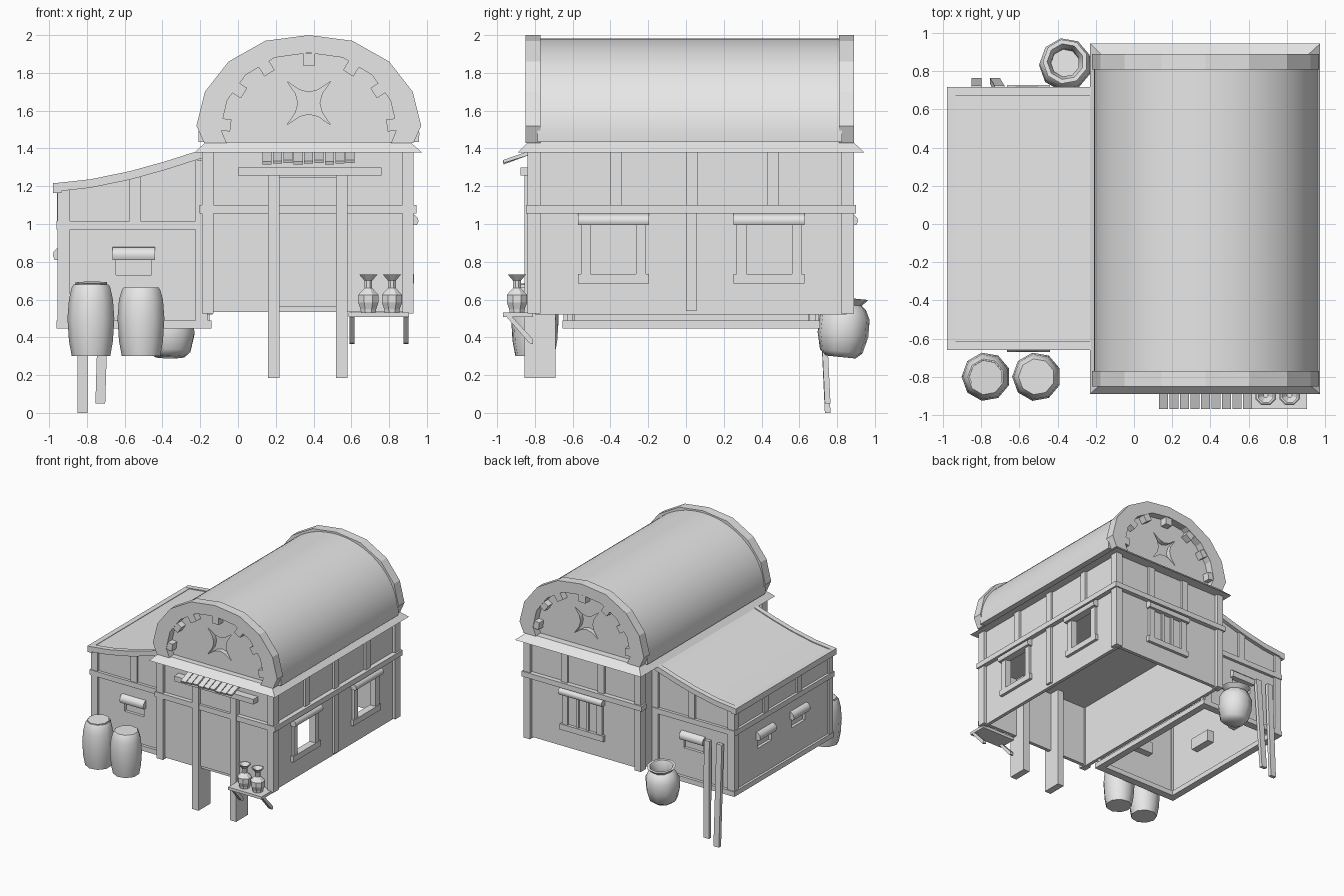
import bpy, bmesh, math
from mathutils import Matrix, Vector

cube = bpy.data.objects.get("Cube")
if cube:
    bpy.data.objects.remove(cube, do_unlink=True)

grey = bpy.data.materials.new("plain_grey")
grey.use_nodes = True
grey.diffuse_color = (0.8, 0.8, 0.8, 1)
grey.node_tree.nodes["Principled BSDF"].inputs["Base Color"].default_value = (0.8, 0.8, 0.8, 1)
smooth = []


def finish(name, bm):
    bmesh.ops.recalc_face_normals(bm, faces=bm.faces)
    me = bpy.data.meshes.new(name)
    bm.to_mesh(me)
    bm.free()
    me.materials.append(grey)
    ob = bpy.data.objects.new(name, me)
    bpy.context.collection.objects.link(ob)
    return ob


def prism(name, pts, axis, a, b):
    """Extrude a (x,z) outline along y, or a (y,z) outline along x."""
    put = (lambda p, t: (p[0], t, p[1])) if axis == "y" else (lambda p, t: (t, p[0], p[1]))
    bm = bmesh.new()
    ends = [[bm.verts.new(put(p, t)) for p in pts] for t in (a, b)]
    for ring in ends:
        bm.faces.new(ring)
    for i in range(len(pts)):
        j = (i + 1) % len(pts)
        bm.faces.new((ends[0][i], ends[0][j], ends[1][j], ends[1][i]))
    return finish(name, bm)


def box(name, x0, x1, y0, y1, z0, z1):
    return prism(name, [(x0, z0), (x1, z0), (x1, z1), (x0, z1)], "y", y0, y1)


def on_wall(side, name, u0, u1, d0, d1, z0, z1):
    """Box on a wall: u runs along it, d is the distance outward from the origin."""
    s = -1 if side in ("front", "left") else 1
    if side in ("front", "back"):
        return box(name, u0, u1, s * d0, s * d1, z0, z1)
    return box(name, s * d0, s * d1, u0, u1, z0, z1)


def hood(side, name, u0, u1, d, z0, z1):
    """Rounded canopy over an opening."""
    s = -1 if side in ("front", "left") else 1
    h = z1 - z0
    pts = [(s * (d + o), z0 + k * h) for o, k in
           ((0, 0), (.045, 0), (.055, .3), (.05, .65), (.03, .92), (0, 1))]
    smooth.append(prism(name, pts, "x" if side in ("front", "back") else "y", u0, u1))


def cut(ob, cutter):
    mod = ob.modifiers.new("opening", "BOOLEAN")
    mod.operation = "DIFFERENCE"
    mod.solver = "EXACT"
    mod.object = cutter
    dg = bpy.context.evaluated_depsgraph_get()
    me = bpy.data.meshes.new_from_object(ob.evaluated_get(dg))
    ob.modifiers.clear()
    ob.data = me
    bpy.data.objects.remove(cutter, do_unlink=True)


def lathe(name, profile, loc, sides, tilt=0):
    bm = bmesh.new()
    rings = [[bm.verts.new((r * math.cos(math.tau * (k + .5) / sides),
                            r * math.sin(math.tau * (k + .5) / sides), z))
              for k in range(sides)] for r, z in profile]
    for a, b in zip(rings, rings[1:]):
        for k in range(sides):
            j = (k + 1) % sides
            bm.faces.new((a[k], a[j], b[j], b[k]))
    bm.faces.new(rings[0])
    bm.faces.new(rings[-1])
    bm.transform(Matrix.Translation(loc) @ Matrix.Rotation(tilt, 4, "X"))
    return finish(name, bm)


# Main house walls, open underneath, with an upper floor
box("house_front_wall", -.165, .905, -.81, -.78, .535, 1.4)
box("house_back_wall", -.165, .905, .83, .86, .535, 1.4)
box("house_left_wall", -.165, -.135, -.8, .85, .52, 1.4)
right_wall = box("house_right_wall", .875, .905, -.8, .85, .52, 1.4)
box("upper_floor", -.14, .88, -.785, .835, 1.06, 1.095)


def window_frame(side, u0, u1, d):
    """Jambs, sill and canopy around an opening."""
    for a, b in ((u0 - .052, u0), (u1, u1 + .052)):
        on_wall(side, "window_jamb", a, b, d - .035, d + .02, .735, 1.0)
    on_wall(side, "window_sill", u0 - .068, u1 + .068, d - .035, d + .026, .685, .735)
    hood(side, "window_canopy", u0 - .068, u1 + .068, d - .004, .995, 1.055)


for y0, y1 in ((-.505, -.265), (.32, .56)):
    cut(right_wall, on_wall("right", "cutter", y0, y1, .8, 1, .735, 1.0))
    window_frame("right", y0, y1, .905)
window_frame("back", .24, .52, .86)
for x in (.32, .415):
    on_wall("back", "window_bar", x, x + .025, .85, .875, .735, 1.0)

# House timber frame
for x0, x1 in ((-.19, -.13), (.87, .93)):
    for y0, y1 in ((-.84, -.77), (.82, .89)):
        box("corner_post", x0, x1, y0, y1, .525, 1.4)
on_wall("front", "front_belt_beam", -.205, .945, .78, .847, 1.055, 1.1)
on_wall("back", "back_belt_beam", -.205, .945, .83, .9, 1.055, 1.1)
on_wall("right", "right_belt_beam", -.845, .9, .88, .945, 1.055, 1.1)
on_wall("right", "right_middle_post", 0, .055, .89, .925, .54, 1.06)
for y in (-.4, 0, .43):
    on_wall("right", "right_upper_post", y, y + .06, .89, .925, 1.1, 1.4)
for x in (.17, .52):
    on_wall("back", "back_upper_post", x, x + .06, .85, .88, 1.1, 1.4)

# Flared eave skirt
bm = bmesh.new()
low, high = [[bm.verts.new((x, y, z)) for x, y in ((x0, y0), (x1, y0), (x1, y1), (x0, y1))]
             for x0, x1, y0, y1, z in ((-.23, .975, -.89, .945, 1.378), (-.17, .91, -.835, .885, 1.435))]
bm.faces.new(low)
bm.faces.new(high)
for i in range(4):
    j = (i + 1) % 4
    bm.faces.new((low[i], low[j], high[j], high[i]))
finish("eave_skirt", bm)

# Barrel roof with faceted end arches
CX, BASE = .375, 1.43
arc = [(math.radians(-4 + 188 * k / 36)) for k in range(37)]
roof = prism("barrel_roof", [(CX + .585 * math.cos(t), 1.47 + .512 * math.sin(t)) for t in arc],
             "y", -.785, .825)
smooth.append(roof)
half = [(.555, 1.43), (.595, 1.52), (.55, 1.7), (.425, 1.86), (.23, 1.97)]
arch = half + [(0, 2.0)] + [(-x, z) for x, z in reversed(half)]
outer = [(CX + x, z) for x, z in arch]
inner = [(CX + x * .785, BASE + (z - BASE) * .835) for x, z in arch]
for a, b in ((-.85, -.77), (.81, .89)):
    prism("gable_arch", outer + inner[::-1], "y", a, b)

# Gable rafter ends and star recess
for y in (-.81, .85):
    for x, z in ((0, 1.87), (.225, 1.825), (.37, 1.71), (.445, 1.525)):
        for s in ((1, -1) if x else (1,)):
            block = box("rafter_end", -.032, .032, -.035, .035, -.032, .032)
            block.location = (CX + s * x, y, z)
            block.rotation_euler.y = s * math.atan2(x, z - 1.47)
star = []
for k in range(4):
    turn = Matrix.Rotation(-k * math.pi / 2, 2)
    for p in ((.115, .115), (.07, .05), (.057, 0), (.07, -.05)):
        v = turn @ Vector(p)
        star.append((CX + v.x, 1.64 + v.y))
for a, b in ((-.85, -.745), (.785, .89)):
    cut(roof, prism("cutter", star, "y", a, b))

# Doorway posts, door, lintel and slatted awning
for x in (.16, .52):
    box("door_post", x, x + .06, -.855, -.69, .185, 1.256)
box("door_panel", .22, .52, -.825, -.79, .56, 1.25)
box("door_lintel", 0, .76, -.875, -.8, 1.256, 1.3)
for k in range(9):
    x = .13 + k * .055
    drop = .008 * (k % 3)
    prism("awning_slat", [(-.83, 1.365), (-.965, 1.315 + drop / 2), (-.97, 1.33 + drop / 2), (-.835, 1.385)],
          "x", x, x + .048)

# Bracketed shelf with two jugs
box("jug_shelf", .585, .905, -.97, -.81, .508, .532)
for x in (.59, .875):
    prism("shelf_bracket", [(-.95, .508), (-.92, .508), (-.81, .39), (-.81, .365), (-.83, .37)], "x", x, x + .028)
for x in (.69, .815):
    lathe("jug", [(.042, .53), (.045, .55), (.058, .585), (.058, .625), (.028, .655), (.022, .66), (.022, .7),
                  (.052, .732), (.042, .732), (.014, .7)], (x, -.895, 0), 8)

# Lean-to shell following the sagging roof
curve = [(-.98, 1.215), (-.78, 1.237), (-.57, 1.28), (-.39, 1.33), (-.17, 1.4)]


def sag(top, bottom):
    return [(x, z - top) for x, z in curve] + [(x, z - bottom) for x, z in reversed(curve)]


smooth.append(prism("lean_to_roof", sag(.008, .035), "y", -.62, .68))
for a, b in ((-.66, -.615), (.67, .717)):
    prism("lean_to_bargeboard", sag(0, .045), "y", a, b)
box("lean_to_gutter_board", -.98, -.935, -.66, .717, 1.165, 1.216)
gable = [(-.94, .46), (-.15, .46), (-.15, 1.385)] + [(x, z - .02) for x, z in curve[-2:0:-1]] + [(-.94, 1.2)]
lean = {
    "front": prism("lean_to_front_wall", gable, "y", -.63, -.6),
    "back": prism("lean_to_back_wall", gable, "y", .655, .685),
    "left": box("lean_to_left_wall", -.94, -.91, -.62, .67, .46, 1.2),
}
DEPTH = {"front": .63, "back": .685, "left": .94}

# Lean-to vent niches with canopies, boxed in on the inside
for side, u in (("front", -.552), ("back", -.552), ("left", -.19), ("left", .27)):
    d = DEPTH[side]
    cut(lean[side], on_wall(side, "cutter", u - .093, u + .093, d - .1, d + .1, .73, .815))
    on_wall(side, "vent_box", u - .1, u + .1, d - .09, d - .025, .722, .822)
    hood(side, "vent_canopy", u - .113, u + .113, d - .015, .81, .88)

# Lean-to timber frame
for side in ("front", "back"):
    d = DEPTH[side]
    on_wall(side, "lean_to_base_beam", -.96, -.14, d - .04, d + .025, .447, .49)
    on_wall(side, "lean_to_belt_beam", -.96, -.17, d - .02, d + .025, .97, 1.015)
    on_wall(side, "lean_to_corner_post", -.955, -.89, d - .04, d + .018, .49, 1.185)
    on_wall(side, "lean_to_inner_post", -.225, -.16, d - .04, d + .018, .49, 1.34)
    on_wall(side, "lean_to_upper_post", -.575, -.515, d - .01, d + .018, 1.015, 1.25)
on_wall("left", "lean_to_base_beam", -.655, .71, .9, .96, .447, .49)
on_wall("left", "lean_to_belt_beam", -.655, .71, .92, .962, .97, 1.015)
for u in (-.19, .27):
    on_wall("left", "lean_to_upper_post", u - .03, u + .03, .93, .957, 1.015, 1.19)
box("lean_to_inner_sill", -.2, -.14, -.655, .71, .447, .49)

# Barrels beside the front wall
for x, top in ((-.775, .685), (-.51, .67)):
    smooth.append(lathe("barrel", [(.105, .3), (.12, .38), (.128, .5), (.12, .6), (.105, top - .02), (.095, top - .005)],
                        (x, -.8, 0), 9))
lathe("barrel_lid", [(.088, -.01), (.088, .008)], (-.775, -.8, .682), 9, .06)

# Open sack behind the house
smooth.append(lathe("sack", [(.08, -.16), (.115, -.13), (.137, -.04), (.135, .05), (.11, .1), (.085, .12),
                             (.118, .155), (.095, .155), (.075, .11), (.075, .06)], (-.36, .835, .455), 9, -.1))

# Planks leaning on the back wall
for x, z, lean_x in ((-.85, 0, .0), (-.755, .05, .03)):
    plank = prism("leaning_plank", [(.735, z), (.765, z), (.725, .87), (.695, .87)], "x", x, x + .052)
    for v in plank.data.vertices:
        v.co.x += lean_x * (v.co.z - z)

# Smooth shading on rounded parts
bpy.ops.object.select_all(action="DESELECT")
for ob in smooth:
    ob.select_set(True)
bpy.context.view_layer.objects.active = smooth[0]
bpy.ops.object.shade_smooth_by_angle(angle=math.radians(50))
